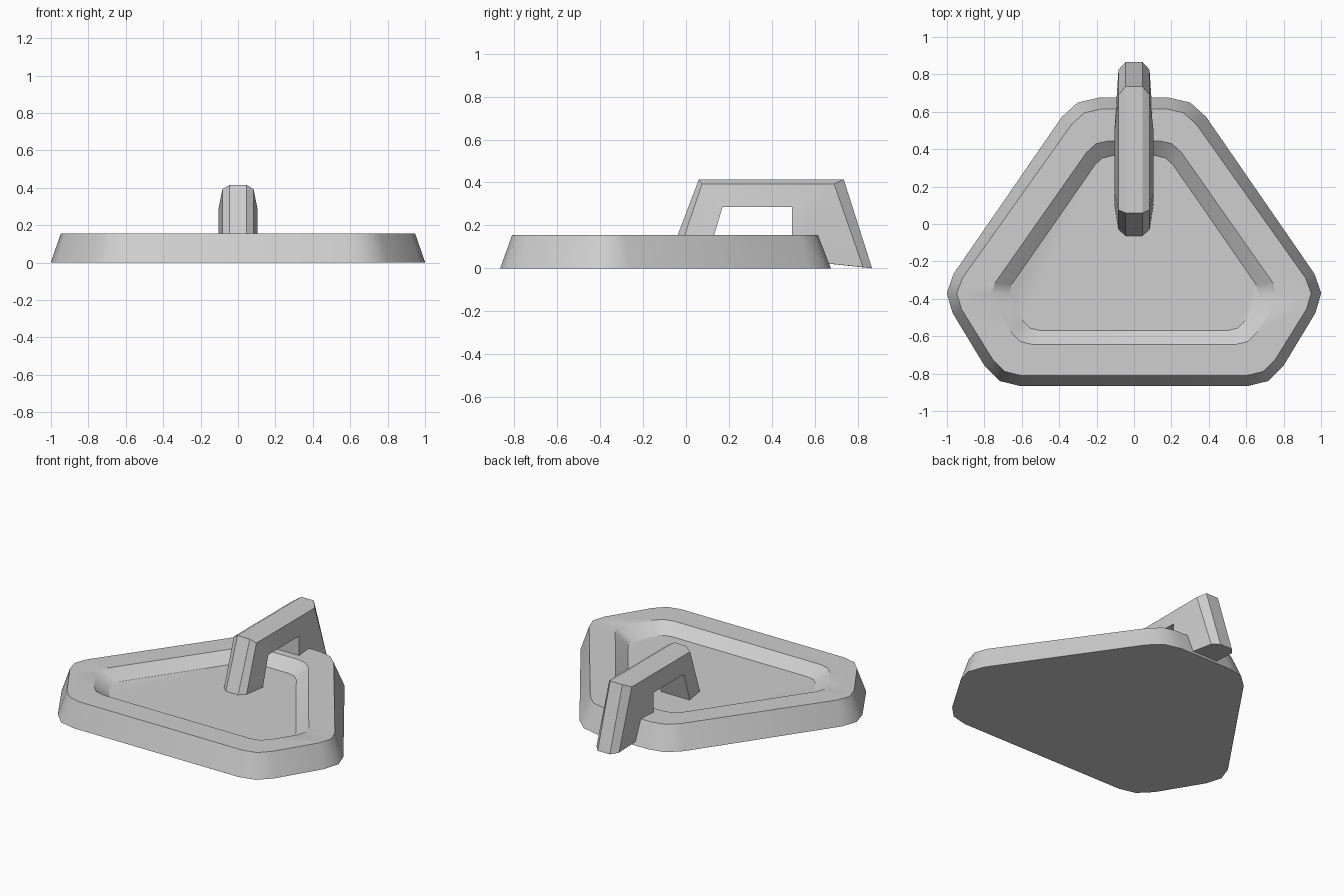
import bpy
import bmesh
import math
from mathutils import Vector

cube = bpy.data.objects.get("Cube")
if cube:
    bpy.data.objects.remove(cube, do_unlink=True)

grey = bpy.data.materials.new("plain grey")
grey.use_nodes = True
colour = (0.62, 0.62, 0.62, 1)
grey.diffuse_color = colour
grey.node_tree.nodes["Principled BSDF"].inputs["Base Color"].default_value = colour


def rounded_outline(corners, setback, height):
    """Mirror the right-hand corners and cut each one into two short chamfers."""
    loop = [Vector(c) for c in corners]
    loop += [Vector((-c.x, c.y)) for c in reversed(loop)]
    outline = []
    for i, corner in enumerate(loop):
        before = corner + (loop[i - 1] - corner).normalized() * setback
        after = corner + (loop[(i + 1) % len(loop)] - corner).normalized() * setback
        middle = (before + after) / 4 + corner / 2
        outline += [(p.x, p.y, height) for p in (before, middle, after)]
    return outline


def loft(name, sections, smooth_angle):
    """Skin a row of closed sections and cap both ends."""
    bm = bmesh.new()
    rings = [[bm.verts.new(p) for p in section] for section in sections]
    count = len(rings[0])
    for lower, upper in zip(rings, rings[1:]):
        for i in range(count):
            j = (i + 1) % count
            bm.faces.new((lower[i], lower[j], upper[j], upper[i]))
    bm.faces.new(rings[0])
    bm.faces.new(rings[-1])
    bmesh.ops.recalc_face_normals(bm, faces=bm.faces)
    mesh = bpy.data.meshes.new(name)
    bm.to_mesh(mesh)
    bm.free()
    mesh.materials.append(grey)
    obj = bpy.data.objects.new(name, mesh)
    bpy.context.collection.objects.link(obj)
    bpy.ops.object.select_all(action='DESELECT')
    obj.select_set(True)
    bpy.context.view_layer.objects.active = obj
    bpy.ops.object.shade_smooth_by_angle(angle=math.radians(smooth_angle))
    return obj


# Base plate: foot, top edge, recess rim, recess floor
TOP, FLOOR = 0.155, 0.09
loft("base_plate", [
    rounded_outline([(0.315, 0.675), (1.035, -0.368), (0.734, -0.866)], 0.125, 0),
    rounded_outline([(0.275, 0.615), (0.975, -0.37), (0.702, -0.81)], 0.1, TOP),
    rounded_outline([(0.21, 0.445), (0.785, -0.375), (0.615, -0.645)], 0.075, TOP),
    rounded_outline([(0.175, 0.365), (0.685, -0.37), (0.56, -0.57)], 0.06, FLOOR),
], 35)

# Handle: half width of each rail, then its side path from front foot to back foot
rails = [
    (0.045, [(-0.065, 0.085), (0.06, 0.415), (0.735, 0.415), (0.867, 0)]),
    (0.083, [(-0.03, 0.085), (0.075, 0.393), (0.69, 0.393), (0.825, 0.005)]),
    (0.105, [(0.11, 0.085), (0.17, 0.285), (0.495, 0.285), (0.495, 0.04)]),
]
stations = []
for k in range(4):
    right = [(half, *path[k]) for half, path in rails]
    stations.append(right + [(-x, y, z) for x, y, z in reversed(right)])
loft("handle", stations, 15)
